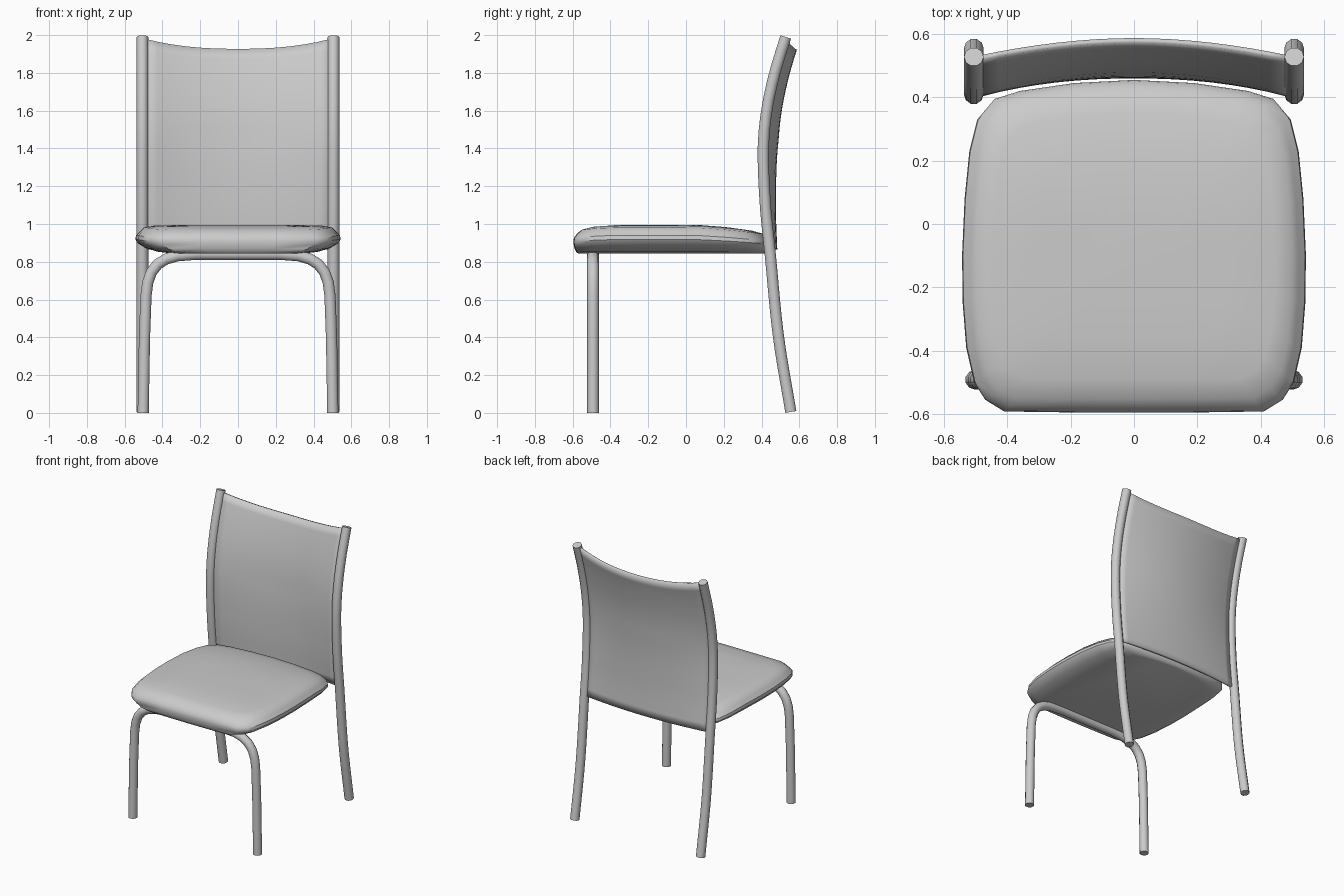
import bpy, bmesh
from math import radians

if "Cube" in bpy.data.objects:
    bpy.data.objects.remove(bpy.data.objects["Cube"])

LEG = [(0.005, .555), (.4, .490), (.85, .445), (1.1, .420), (1.4, .409),
       (1.6, .427), (1.8, .470), (1.99, .528)]  # rear leg (z, y)


def clamp(v):
    return max(0.0, min(1.0, v))


def leg_y(z):
    """Smooth (Hermite) interpolation of the rear leg profile."""
    n = len(LEG)
    i = next((k for k in range(n - 2) if z <= LEG[k + 1][0]), n - 2)

    def slope(k):
        a, b = LEG[max(k - 1, 0)], LEG[min(k + 1, n - 1)]
        return (b[1] - a[1]) / (b[0] - a[0])
    (z0, y0), (z1, y1) = LEG[i], LEG[i + 1]
    h = z1 - z0
    t = (z - z0) / h
    return ((2*t**3 - 3*t**2 + 1) * y0 + (t**3 - 2*t**2 + t) * h * slope(i)
            + (3*t**2 - 2*t**3) * y1 + (t**3 - t**2) * h * slope(i + 1))


def smooth(ob, angle=40):
    bpy.ops.object.select_all(action='DESELECT')
    ob.select_set(True)
    bpy.context.view_layer.objects.active = ob
    bpy.ops.object.shade_smooth_by_angle(angle=radians(angle))


def finish(bm, name):
    bmesh.ops.recalc_face_normals(bm, faces=bm.faces[:])
    me = bpy.data.meshes.new(name)
    bm.to_mesh(me)
    bm.free()
    ob = bpy.data.objects.new(name, me)
    bpy.context.collection.objects.link(ob)
    return ob


def tube(name, pts, r):
    cu = bpy.data.curves.new(name, 'CURVE')
    cu.dimensions = '3D'
    cu.bevel_depth = r
    cu.bevel_resolution = 3
    cu.use_fill_caps = True
    sp = cu.splines.new('POLY')
    sp.points.add(len(pts) - 1)
    for p, co in zip(sp.points, pts):
        p.co = (*co, 1)
    ob = bpy.data.objects.new(name, cu)
    bpy.context.collection.objects.link(ob)
    bpy.ops.object.select_all(action='DESELECT')
    ob.select_set(True)
    bpy.context.view_layer.objects.active = ob
    bpy.ops.object.convert(target='MESH')
    smooth(bpy.context.object)


# Rear legs, running up as back posts
zs = [LEG[0][0] + (LEG[-1][0] - LEG[0][0]) * i / 24 for i in range(25)]
for side, s in (("left", -1), ("right", 1)):
    tube(f"rear_leg_{side}", [(s * .506, leg_y(z), z) for z in zs], .031)

# Front legs: one bent tube passing under the seat
half = [(.502, 0), (.495, .4), (.487, .62), (.478, .69), (.458, .745),
        (.425, .787), (.380, .815), (.320, .832), (.22, .840)]
path = [(-x, -.492, z) for x, z in half] + [(x, -.492, z) for x, z in reversed(half)]
tube("front_legs", path, .031)

# Backrest panel: bowed backwards between the posts, with a dipped top edge
bm = bmesh.new()
NX, NZ = 16, 20
rows = []
for j in range(NZ + 1):
    row = []
    for i in range(NX + 1):
        u = 2 * i / NX - 1
        top = 1.925 + .052 * abs(u) ** 2.4
        z = .865 + (top - .865) * j / NZ
        bow = .032 + .040 * clamp((z - .87) / .58)
        row.append(bm.verts.new((u * .49, leg_y(z) + bow * (1 - u * u), z)))
    rows.append(row)
for a, b in zip(rows, rows[1:]):
    for i in range(NX):
        bm.faces.new((a[i], a[i + 1], b[i + 1], b[i]))
panel = finish(bm, "back_panel")
mod = panel.modifiers.new("thickness", 'SOLIDIFY')
mod.thickness = .016
mod.offset = 0
smooth(panel)

# Seat cushion: stacked rings of a rounded outline
right = [(.20, -.595), (.41, -.592), (.47, -.555), (.505, -.50), (.53, -.39),
         (.541, -.25), (.543, -.10), (.535, .08), (.52, .23), (.495, .33),
         (.44, .395), (.36, .42), (.19, .445)]
outline = [(0, -.596)] + right + [(0, .455)] + [(-x, y) for x, y in reversed(right)]
CY = -.07
# ring: x scale, y scale, height
RINGS = [(.66, .955, .845), (.78, .972, .853), (.90, .988, .872), (.975, .998, .897),
         (1, 1, .918), (.995, .994, .940), (.955, .965, .962), (.92, .92, .981),
         (.82, .80, .991), (.55, .55, .995), (.28, .28, .996)]
bm = bmesh.new()
rings = []
for sx, sy, z in RINGS:
    ring = []
    for x, y in outline:
        py = CY + (y - CY) * sy
        k = clamp((z - .845) / .11)
        drop = .035 * clamp((py - .02) / .4) ** 1.5 + .014 * clamp((-py - .35) / .22) ** 2
        ring.append(bm.verts.new((x * sx, py, z - drop * k)))
    rings.append(ring)
n = len(outline)
for a, b in zip(rings, rings[1:]):
    for i in range(n):
        bm.faces.new((a[i], a[(i + 1) % n], b[(i + 1) % n], b[i]))
bm.faces.new(rings[0])
bm.faces.new(rings[-1])
smooth(finish(bm, "seat"), 35)
